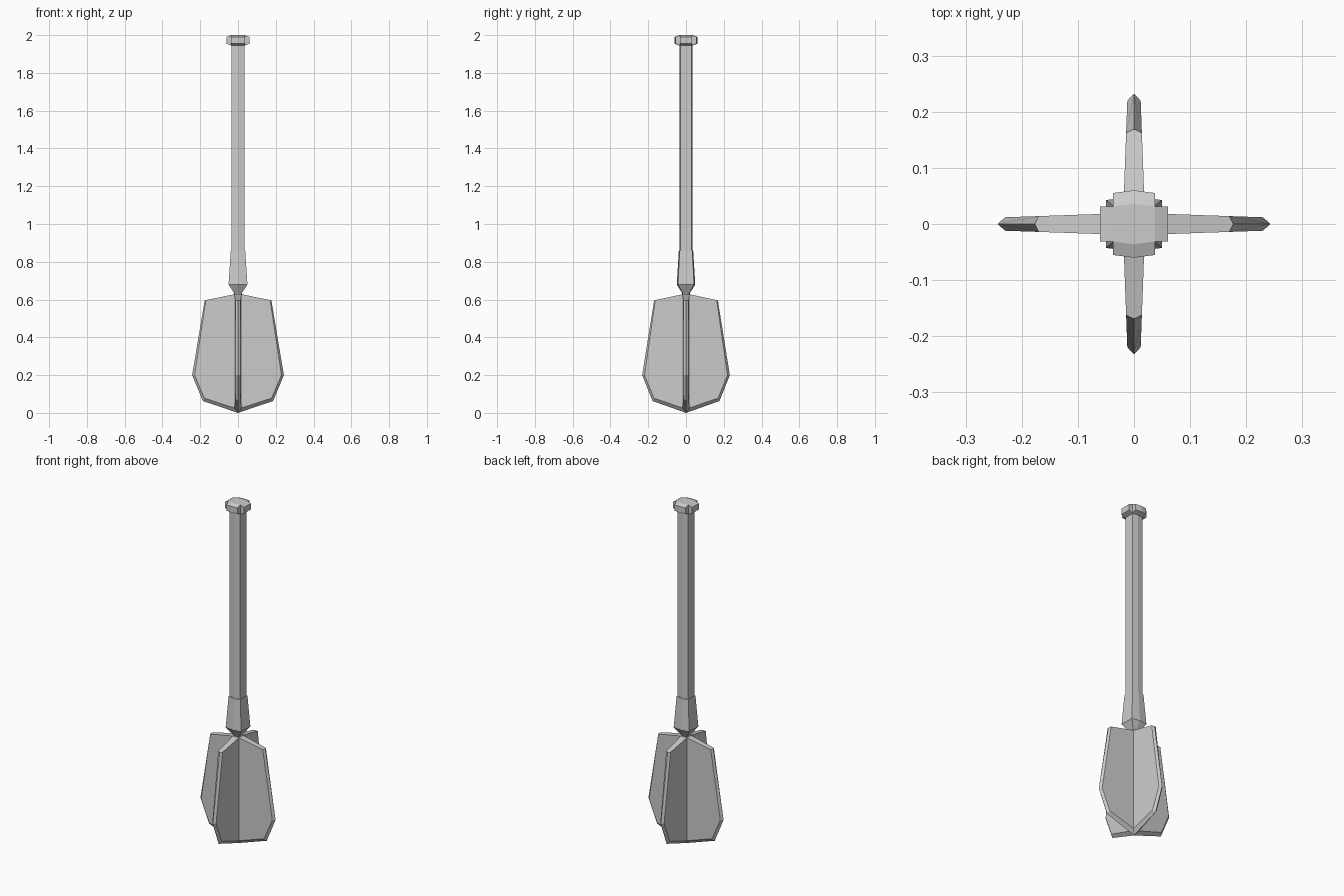
import bpy, bmesh, math
from mathutils import Vector

if "Cube" in bpy.data.objects:
    bpy.data.objects.remove(bpy.data.objects["Cube"])


def finish(name, bm):
    bmesh.ops.recalc_face_normals(bm, faces=bm.faces[:])
    mesh = bpy.data.meshes.new(name)
    bm.to_mesh(mesh)
    bm.free()
    obj = bpy.data.objects.new(name, mesh)
    bpy.context.collection.objects.link(obj)
    return obj


def loft(levels):
    """Six-sided section (square with ridged front and back) through (z, half_x, half_y)."""
    bm = bmesh.new()
    rings = []
    for z, hx, hy in levels:
        c = hy * 0.87
        pts = [(hx, -c), (hx, c), (0, hy), (-hx, c), (-hx, -c), (0, -hy)]
        rings.append([bm.verts.new((x, y, z)) for x, y in pts])
    for a, b in zip(rings, rings[1:]):
        for i in range(6):
            j = (i + 1) % 6
            bm.faces.new((a[i], a[j], b[j], b[i]))
    bm.faces.new(rings[0][::-1])
    bm.faces.new(rings[-1])
    return bm


# Shaft and flared collar
finish("shaft", loft([(0.80, 0.034, 0.034), (1.96, 0.034, 0.034)]))
finish("collar", loft([(0.59, 0.012, 0.012), (0.63, 0.018, 0.018),
                       (0.68, 0.050, 0.049), (0.86, 0.038, 0.038)]))

# End cap: four sides pulled outward, leaving notched corners
bm = loft([(1.945, 0.037, 0.036), (2.0, 0.037, 0.036)])
bm.normal_update()
directions = [Vector((1, 0, 0)), Vector((-1, 0, 0)), Vector((0, 1, 0)), Vector((0, -1, 0))]
groups = [[f for f in bm.faces if f.normal.dot(d) > 0.8] for d in directions]
for d, group in zip(directions, groups):
    geom = bmesh.ops.extrude_face_region(bm, geom=group)["geom"]
    leftover = [f for f in group if f.is_valid]
    moved = [v for v in geom if isinstance(v, bmesh.types.BMVert)]
    if leftover:
        bmesh.ops.delete(bm, geom=leftover, context='FACES_ONLY')
    for v in moved:
        v.co += d * 0.024
        v.co.z = 1.973 + (v.co.z - 1.973) * 0.65
finish("end_cap", bm)


def blade_pair(name, s, turn):
    """Two opposite blades: flat cheeks, flat top, bevelled outer and lower edge."""
    inner = [(0, 0.632), (0.17, 0.597), (0.230, 0.2), (0.178, 0.078), (0, 0.02)]
    ridge = [(0.177, 0.594), (0.243, 0.2), (0.186, 0.063), (0, 0.0)]
    bm = bmesh.new()
    front, back = ([bm.verts.new((x * s, k * (0.02 - 0.035 * x), z)) for x, z in inner]
                   for k in (-1, 1))
    mid = [bm.verts.new((x * s, 0, z)) for x, z in ridge]
    for cheek in (front, back):
        bm.faces.new(cheek)
        for i in range(3):
            bm.faces.new((cheek[i + 1], mid[i], mid[i + 1], cheek[i + 2]))
    bm.faces.new((front[0], front[1], mid[0], back[1], back[0]))
    obj = finish(name, bm)
    obj.rotation_euler.z = turn
    mod = obj.modifiers.new("mirror", 'MIRROR')
    mod.use_axis[0] = True
    return obj


# Four blades around the axis
blade_pair("side_blades", 1.0, 0)
blade_pair("front_back_blades", 0.955, math.pi / 2)
